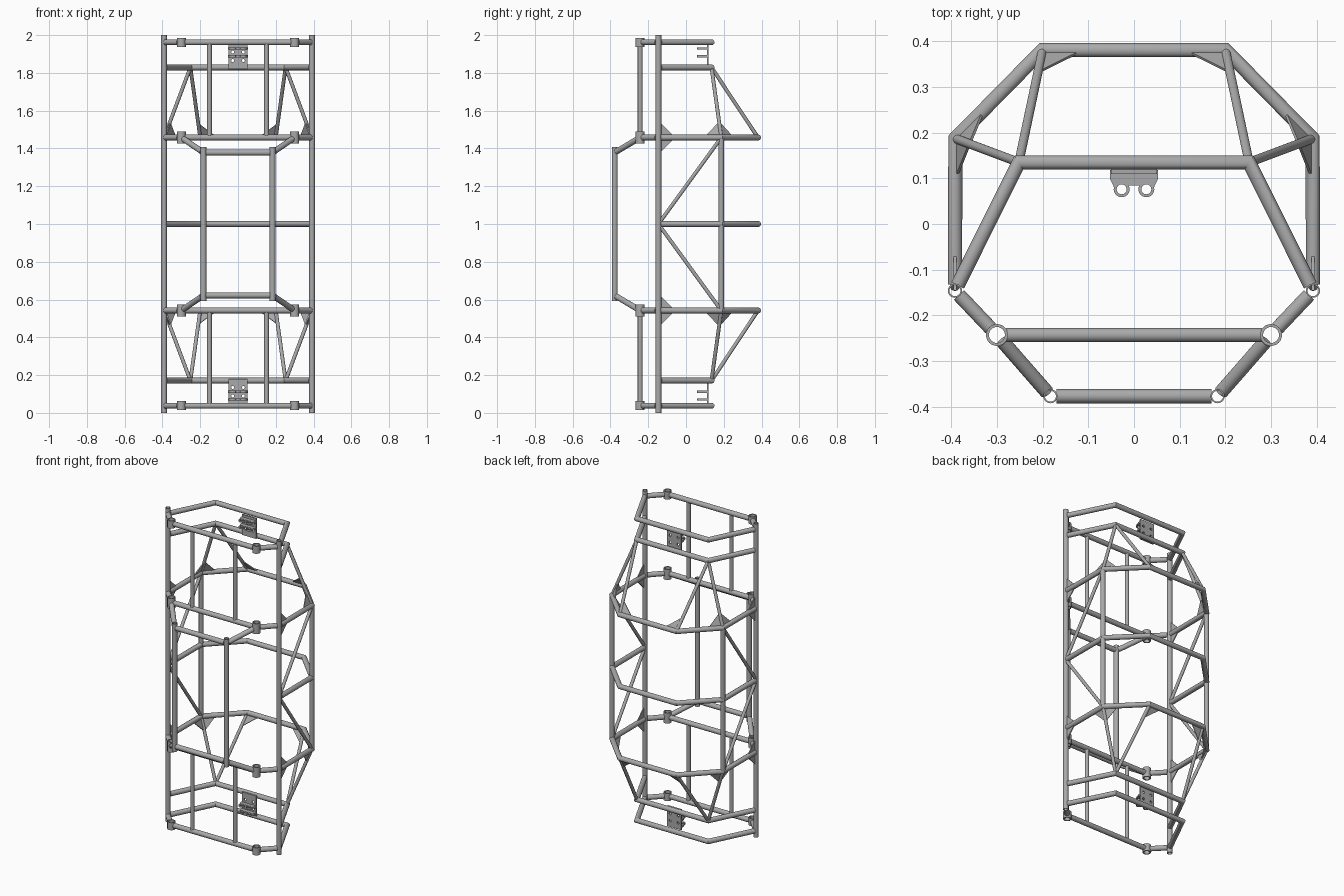
import bpy, bmesh, math
from mathutils import Vector, Matrix

cube = bpy.data.objects.get("Cube")
if cube:
    bpy.data.objects.remove(cube, do_unlink=True)

GREY = 0.4
steel = bpy.data.materials.new("grey_steel")
steel.use_nodes = True
steel.diffuse_color = (GREY, GREY, GREY, 1)
steel.node_tree.nodes["Principled BSDF"].inputs["Base Color"].default_value = (GREY, GREY, GREY, 1)

SIDES = 24
R_MAIN, R_THIN, BORE = 0.0155, 0.01, 0.012
parts = []


# Objects sit at mid height, so the mirror modifier copies parts across x and z
def add_object(name, mesh, mirror):
    obj = bpy.data.objects.new(name, mesh)
    bpy.context.collection.objects.link(obj)
    obj.location.z = 1
    mesh.materials.clear()
    mesh.materials.append(steel)
    if mirror:
        mod = obj.modifiers.new("mirror", 'MIRROR')
        mod.use_axis = ["X" in mirror, False, "Z" in mirror]
        mod.use_mirror_merge = False
    parts.append(obj)
    return obj


def finish(name, bm, mirror):
    bmesh.ops.recalc_face_normals(bm, faces=bm.faces)
    mesh = bpy.data.meshes.new(name)
    bm.to_mesh(mesh)
    bm.free()
    return add_object(name, mesh, mirror)


# Mitred round tube along a path; optional bore and shortened ends
def tube(name, path, mirror, r=R_MAIN, bore=0, trim=(0, 0)):
    p = [Vector(v) for v in path]
    p[0] = p[0] + (p[1] - p[0]).normalized() * trim[0]
    p[-1] = p[-1] + (p[-2] - p[-1]).normalized() * trim[1]
    dirs = [(b - a).normalized() for a, b in zip(p, p[1:])]
    u = dirs[0].orthogonal().normalized()
    v = dirs[0].cross(u)
    bm = bmesh.new()

    def sweep(radius):
        ring = []
        for i in range(SIDES):
            a = math.tau * i / SIDES
            ring.append(p[0] + (u * math.cos(a) + v * math.sin(a)) * radius)
        rings = [[bm.verts.new(c) for c in ring]]
        for i, d in enumerate(dirs):
            n = d + dirs[min(i + 1, len(dirs) - 1)]
            ring = [c + d * ((p[i + 1] - c).dot(n) / d.dot(n)) for c in ring]
            rings.append([bm.verts.new(c) for c in ring])
        for a, b in zip(rings, rings[1:]):
            bridge(a, b)
        return rings

    def bridge(a, b):
        for i in range(SIDES):
            j = (i + 1) % SIDES
            bm.faces.new((a[i], a[j], b[j], b[i]))

    outer = sweep(r)
    if bore:
        inner = sweep(bore)
        bridge(outer[0], inner[0])
        bridge(outer[-1], inner[-1])
    else:
        bm.faces.new(outer[0])
        bm.faces.new(outer[-1])
    return finish(name, bm, mirror)


# Triangular plate in the corner between two directions
def gusset(name, corner, to_a, to_b, size=0.09, thick=0.006):
    c = Vector(corner)
    a = c + (Vector(to_a) - c).normalized() * size
    b = c + (Vector(to_b) - c).normalized() * size
    off = (a - c).cross(b - c).normalized() * thick / 2
    bm = bmesh.new()
    face = bm.faces.new([bm.verts.new(q - off) for q in (c, a, b)])
    geom = bmesh.ops.extrude_face_region(bm, geom=[face])["geom"]
    moved = [g for g in geom if isinstance(g, bmesh.types.BMVert)]
    bmesh.ops.translate(bm, verts=moved, vec=off * 2)
    return finish(name, bm, "XZ")


# Flat plate with holes, from closed outlines
def plate(name, outlines, thick, matrix):
    curve = bpy.data.curves.new(name, 'CURVE')
    curve.dimensions = '2D'
    curve.fill_mode = 'BOTH'
    curve.extrude = thick / 2
    for pts in outlines:
        s = curve.splines.new('POLY')
        s.points.add(len(pts) - 1)
        for q, (x, y) in zip(s.points, pts):
            q.co = (x, y, 0, 1)
        s.use_cyclic_u = True
    helper = bpy.data.objects.new(name + "_outline", curve)
    bpy.context.collection.objects.link(helper)
    bpy.context.view_layer.update()
    deps = bpy.context.evaluated_depsgraph_get()
    mesh = bpy.data.meshes.new_from_object(helper.evaluated_get(deps))
    bpy.data.objects.remove(helper, do_unlink=True)
    mesh.transform(matrix)
    return add_object(name, mesh, "Z")


def arc(cx, cy, r, start, end, n=12):
    angles = [math.radians(start + (end - start) * i / n) for i in range(n + 1)]
    return [(cx + r * math.cos(a), cy + r * math.sin(a)) for a in angles]


def circle(cx, cy, r):
    return arc(cx, cy, r, 0, 337.5, 15)


# Plan positions and ring heights, measured from mid height
POST, SOCKET, NOSE = (0.392, -0.146), (0.3, -0.243), (0.183, -0.377)
SIDE, REAR, TRAP = (0.391, 0.187), (0.2, 0.381), (0.252, 0.135)
Z_END, Z_UPPER, Z_RING, Z_NOSE = 0.962, 0.829, 0.458, 0.378


def at(p, z):
    return (p[0], p[1], z)


def flip(p):
    return (-p[0], p[1])


def rear_path(corners, z):
    half = [at(c, z) for c in corners]
    return half + [at(flip(c), z) for c in reversed(corners)]


# Full-height posts
tube("main_post", [at(POST, -1), at(POST, 1)], "X", bore=BORE)

# Rear rings
WALL = (0.013, 0.013)
for name, z in (("end_rear_bar", Z_END), ("upper_rear_bar", Z_UPPER)):
    tube(name, rear_path([POST, TRAP], z), "Z", trim=WALL)
tube("rear_ring", rear_path([POST, SIDE, REAR], Z_RING), "Z", trim=WALL)
tube("middle_rear_ring", rear_path([POST, SIDE, REAR], 0), "", trim=WALL)

# Front bars, corner bars and socket collars
for name, z, half in (("end", Z_END, 0.024), ("ring", Z_RING, 0.033)):
    tube(name + "_front_bar", [at(SOCKET, z), at(flip(SOCKET), z)], "Z", trim=(0.02, 0.02))
    tube(name + "_corner_bar", [at(POST, z), at(SOCKET, z)], "XZ", trim=(0.013, 0.02))
    tube(name + "_collar", [at(SOCKET, z - half), at(SOCKET, z + half)], "XZ", r=0.024, bore=0.0175)
tube("front_upright", [(0.151, -0.243, Z_RING), (0.151, -0.243, Z_END)], "XZ", r=0.0125)

# Projecting front frame
tube("nose_post", [at(NOSE, -0.408), at(NOSE, 0.408)], "X", bore=BORE)
tube("nose_bar", [at(NOSE, Z_NOSE), at(flip(NOSE), Z_NOSE)], "Z", trim=WALL)
tube("nose_arm", [at(NOSE, Z_NOSE), at(SOCKET, Z_RING)], "XZ", trim=(0.013, 0.02))

# Side uprights and diagonals
tube("side_upright", [at(SIDE, -Z_RING), at(SIDE, Z_RING)], "X", r=0.014)
tube("side_diagonal", [at(POST, 0), at(SIDE, Z_RING)], "XZ", r=R_THIN, trim=(0.013, 0))

# Rear braces with their gussets
top = at(TRAP, Z_UPPER)
side, rear, post = at(SIDE, Z_RING), at(REAR, Z_RING), at(POST, Z_RING)
tube("side_brace", [side, top], "XZ", r=R_THIN)
tube("rear_brace", [rear, top], "XZ", r=R_THIN)
gusset("side_gusset_front", side, post, top)
gusset("side_gusset_rear", side, rear, top)
gusset("rear_gusset", rear, at(flip(REAR), Z_RING), top)
gusset("post_gusset_outer", post, side, at(POST, 1))
gusset("post_gusset_inner", post, side, at(POST, 0))

# Mounting bracket: back plate with bolt holes and two twin-eye tabs
corners = [(-0.05, 0.82), (0.05, 0.82), (0.05, 0.95), (-0.05, 0.95)]
bolts = [circle(x, z, 0.008) for x in (-0.028, 0.028) for z in (0.865, 0.91)]
plate("bracket_plate", [corners] + bolts, 0.01,
      Matrix.Translation((0, 0.115, 0)) @ Matrix.Rotation(math.pi / 2, 4, 'X'))
EYE_X, EYE_Y = 0.027, 0.076
outline = [(-0.053, 0.118), (0.053, 0.118), (0.053, 0.1)]
outline += arc(EYE_X, EYE_Y, 0.0175, 15, -210)
outline += arc(-EYE_X, EYE_Y, 0.0175, 30, -195)
outline += [(-0.053, 0.1)]
eyes = [circle(s * EYE_X, EYE_Y, 0.011) for s in (-1, 1)]
for z in (0.93, 0.888):
    plate("bracket_tab", [outline] + eyes, 0.011, Matrix.Translation((0, 0, z)))

# Smooth round surfaces, keep mitres and plate edges sharp
bpy.ops.object.select_all(action='DESELECT')
for obj in parts:
    obj.select_set(True)
bpy.context.view_layer.objects.active = parts[0]
bpy.ops.object.shade_smooth_by_angle(angle=math.radians(30))
